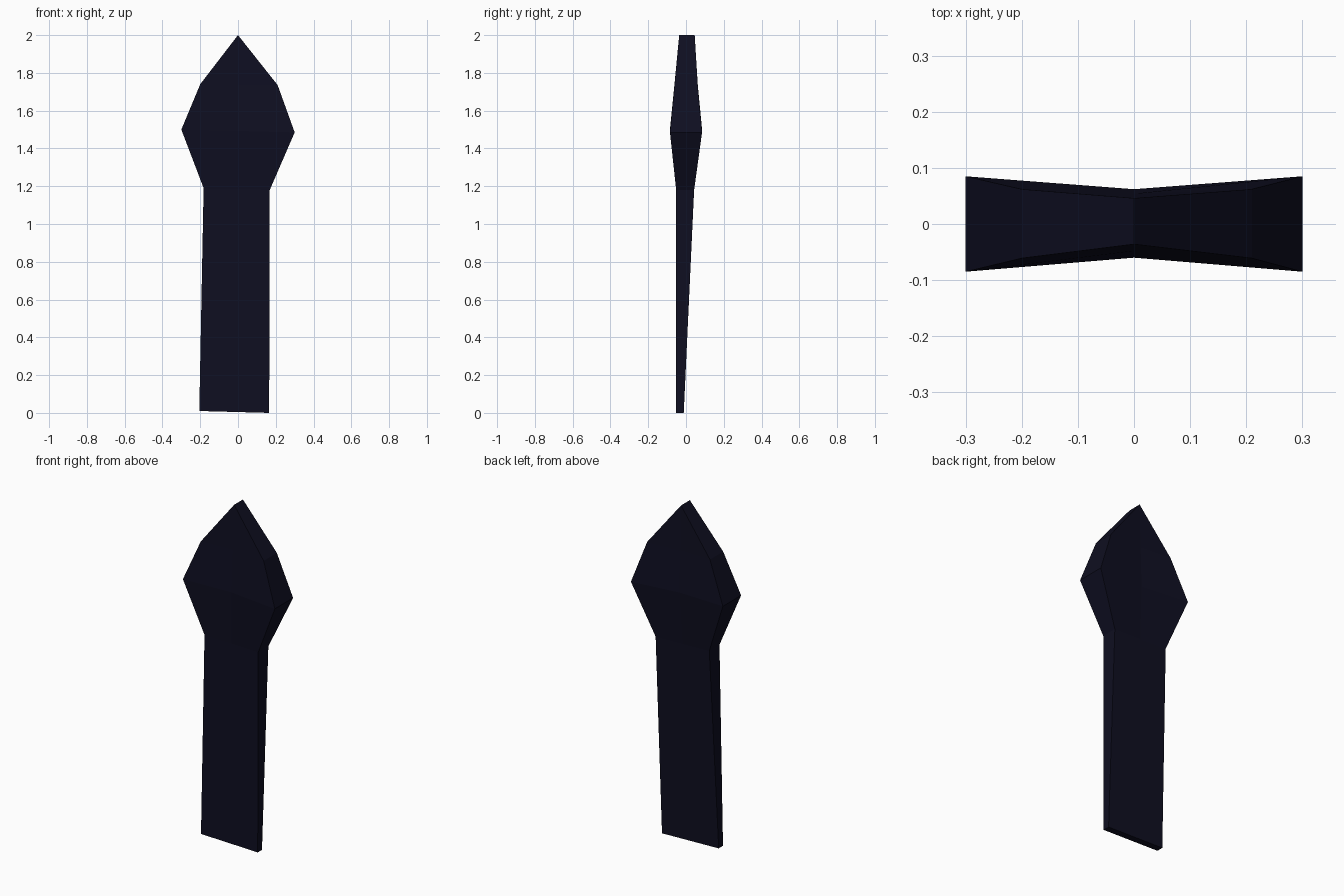
import bpy

if "Cube" in bpy.data.objects:
    bpy.data.objects.remove(bpy.data.objects["Cube"])

# dark navy material
mat = bpy.data.materials.new("dark_navy")
mat.diffuse_color = (0.0045, 0.0045, 0.015, 1)
mat.use_nodes = True
mat.node_tree.nodes["Principled BSDF"].inputs["Base Color"].default_value = mat.diffuse_color

# cross-sections, bottom to top:
# z_left, z_right, x_left, x_right, side y front/back, centre y front/back
SECTIONS = [
    (0.01, 0.00, -0.205, 0.165, -0.052, -0.012, -0.052, -0.012),
    (1.19, 1.18, -0.182, 0.168, -0.052, 0.043, -0.05, 0.043),
    (1.50, 1.485, -0.30, 0.30, -0.085, 0.085, -0.06, 0.062),
    (1.74, 1.735, -0.20, 0.21, -0.061, 0.062, -0.048, 0.054),
]
TIP_FRONT, TIP_BACK = (0, -0.036, 2.0), (0, 0.046, 2.0)


def ring(zl, zr, xl, xr, sf, sb, cf, cb):
    """Six corners, counter-clockwise from above, with a shallow centre fold."""
    xm = 0 if zl > 1.3 else (xl + xr) / 2
    zm = (zl + zr) / 2
    return [(xl, sf, zl), (xm, cf, zm), (xr, sf, zr),
            (xr, sb, zr), (xm, cb, zm), (xl, sb, zl)]


verts, faces = [], []
for s in SECTIONS:
    verts += ring(*s)

# walls between sections
for k in range(len(SECTIONS) - 1):
    for i in range(6):
        j = (i + 1) % 6
        a = 6 * k
        faces.append((a + i, a + j, a + 6 + j, a + 6 + i))

# flat bottom end
faces.append((5, 4, 3, 2, 1, 0))

# wedge tip closing the head
t = 6 * (len(SECTIONS) - 1)
f, b = len(verts), len(verts) + 1
verts += [TIP_FRONT, TIP_BACK]
faces += [(t, t + 1, f), (t + 1, t + 2, f), (t + 2, t + 3, b, f),
          (t + 3, t + 4, b), (t + 4, t + 5, b), (t + 5, t, f, b)]

mesh = bpy.data.meshes.new("spear_blade")
mesh.from_pydata(verts, [], faces)
mesh.update()
mesh.materials.append(mat)
blade = bpy.data.objects.new("spear_blade", mesh)
bpy.context.collection.objects.link(blade)
